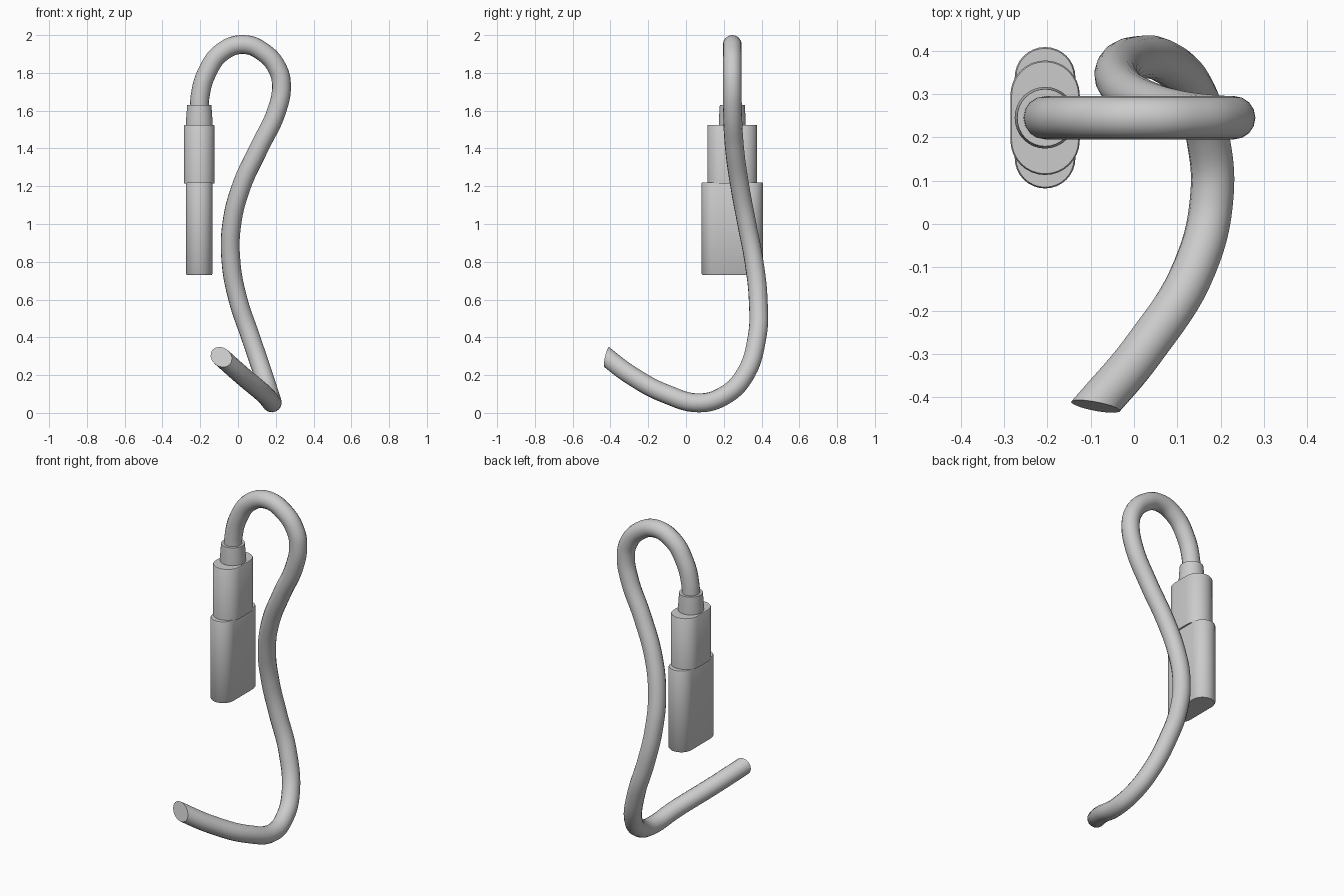
import bpy, bmesh, math
from mathutils import Vector

if "Cube" in bpy.data.objects:
    bpy.data.objects.remove(bpy.data.objects["Cube"])

CX, CY = -0.205, 0.245  # plug axis


def finish(name, bm):
    bmesh.ops.recalc_face_normals(bm, faces=bm.faces)
    me = bpy.data.meshes.new(name)
    bm.to_mesh(me)
    bm.free()
    ob = bpy.data.objects.new(name, me)
    bpy.context.collection.objects.link(ob)
    bpy.ops.object.select_all(action='DESELECT')
    ob.select_set(True)
    bpy.context.view_layer.objects.active = ob
    bpy.ops.object.shade_smooth_by_angle(angle=math.radians(40))
    return ob


def pill(name, levels, n=16):
    """Loft pill-shaped sections: (z, half thickness x, half length y)."""
    bm = bmesh.new()
    rings = []
    for z, r, h in levels:
        ring = []
        for side in (1, -1):
            for i in range(n + 1):
                a = math.pi * i / n + (0 if side > 0 else math.pi)
                y = side * (h - r) + r * math.sin(a)
                ring.append(bm.verts.new((CX + r * math.cos(a), CY + y, z)))
        rings.append(ring)
    m = len(rings[0])
    for a, b in zip(rings, rings[1:]):
        for i in range(m):
            bm.faces.new((a[i], a[(i + 1) % m], b[(i + 1) % m], b[i]))
    bm.faces.new(rings[0])
    bm.faces.new(rings[-1])
    return finish(name, bm)


# Plug housing, narrower grip and strain relief collar
pill("plug_body", [(0.73, 0.066, 0.158), (0.737, 0.07, 0.163),
                   (1.213, 0.07, 0.163), (1.22, 0.067, 0.16)])
pill("plug_grip", [(1.215, 0.08, 0.132), (1.52, 0.08, 0.132), (1.525, 0.077, 0.129)])
pill("strain_relief", [(1.52, 0.07, 0.071), (1.55, 0.07, 0.071), (1.63, 0.064, 0.066)])

# Cable centre line, from the collar over the loop and down to the cut end
path = [(-0.205, .245, 1.56), (-0.2, .245, 1.68), (-0.165, .245, 1.80),
        (-0.085, .245, 1.91), (0.03, .245, 1.95), (0.14, .245, 1.905),
        (0.21, .245, 1.82), (0.23, .245, 1.735), (0.205, .246, 1.60),
        (0.11, .257, 1.40), (0.018, .285, 1.20), (-0.033, .322, 1.0),
        (-0.037, .36, 0.80), (0.0, .382, 0.60), (0.067, .376, 0.40),
        (0.138, .305, 0.19), (0.17, .2, 0.09), (0.18, .07, 0.053),
        (0.14, -.1, 0.098), (0.025, -.285, 0.195), (-0.09, -.422, 0.297),
        (-0.16, -.5, 0.36)]
cu = bpy.data.curves.new("cable_path", 'CURVE')
cu.dimensions = '3D'
cu.bevel_depth = 0.05
cu.bevel_resolution = 6
cu.resolution_u = 8
sp = cu.splines.new('BEZIER')
sp.bezier_points.add(len(path) - 1)
for p, co in zip(sp.bezier_points, path):
    p.co = co
    p.handle_left_type = p.handle_right_type = 'AUTO'
tmp = bpy.data.objects.new("cable_path", cu)
bpy.context.collection.objects.link(tmp)
bpy.context.view_layer.update()
me = bpy.data.meshes.new_from_object(tmp.evaluated_get(bpy.context.evaluated_depsgraph_get()))
bpy.data.objects.remove(tmp)

# Trim the free end at a slant and cap both ends
bm = bmesh.new()
bm.from_mesh(me)
bpy.data.meshes.remove(me)
bmesh.ops.bisect_plane(bm, geom=bm.verts[:] + bm.edges[:] + bm.faces[:],
                       plane_co=Vector((-0.09, -0.42, 0.297)),
                       plane_no=Vector((-0.15, -1, 0.2)), clear_outer=True)
bmesh.ops.holes_fill(bm, edges=[e for e in bm.edges if e.is_boundary], sides=0)
finish("cable", bm)
